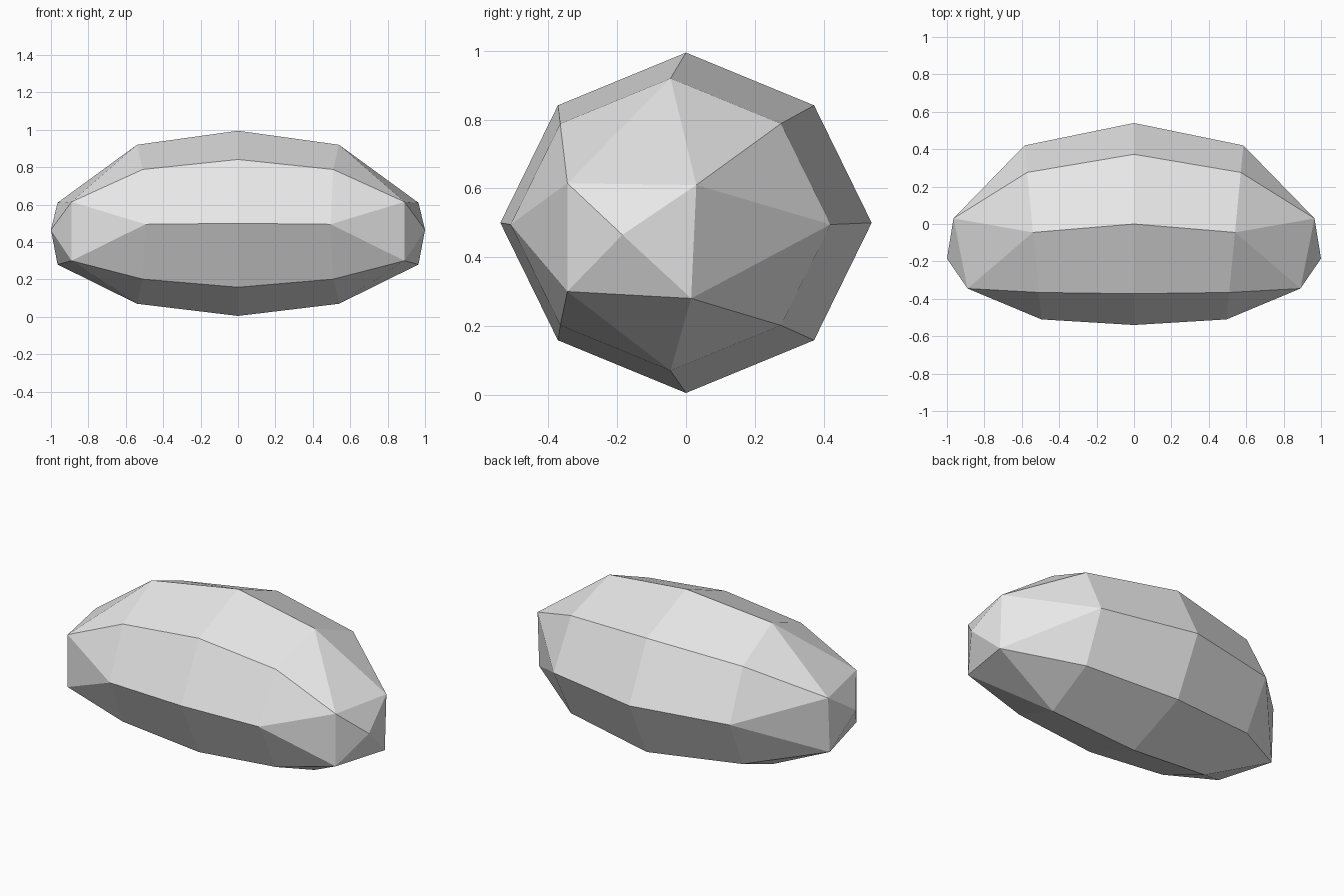
import bpy
import bmesh

cube = bpy.data.objects.get("Cube")
if cube:
    bpy.data.objects.remove(cube)

# Plain grey stone
stone = bpy.data.materials.new("stone_grey")
stone.use_nodes = True
grey = (0.8, 0.8, 0.8, 1)
stone.diffuse_color = grey
stone.node_tree.nodes["Principled BSDF"].inputs["Base Color"].default_value = grey

bm = bmesh.new()
CORNER = 0.69
DIRECTIONS = [(-1, 0), (-CORNER, CORNER), (0, 1), (CORNER, CORNER),
              (1, 0), (CORNER, -CORNER), (0, -1), (-CORNER, -CORNER)]


def ring(x, lean, y, ry, z, rz):
    """Eight-sided ring; lean pushes its back edge outwards."""
    return [bm.verts.new((x + lean * a, y + ry * a, z + rz * b))
            for a, b in DIRECTIONS]


# Widest ring, shoulder ring, four end corners and the tip of one half
middle = ring(0, 0, 0, 0.54, 0.5, 0.495)
shoulder = ring(0.54, 0.045, -0.045, 0.465, 0.495, 0.425)
corners = [bm.verts.new(p) for p in ((0.89, -0.345, 0.615), (0.965, 0.03, 0.61),
                                     (0.965, 0.015, 0.28), (0.89, -0.345, 0.3))]
tip = bm.verts.new((1, -0.185, 0.465))

# Broad side facets
for i in range(8):
    j = (i + 1) % 8
    bm.faces.new((middle[i], middle[j], shoulder[j], shoulder[i]))

# End facets: a fan around each corner, a wedge between corners, and the tip
for i, c in enumerate(corners):
    a, b, d = (shoulder[(2 * i + k) % 8] for k in range(3))
    following = corners[(i + 1) % 4]
    bm.faces.new((a, b, c))
    bm.faces.new((b, d, c))
    bm.faces.new((c, d, following))
    bm.faces.new((c, following, tip))

# Mirror to the other half and weld along the widest ring
geom = bm.verts[:] + bm.edges[:] + bm.faces[:]
bmesh.ops.mirror(bm, geom=geom, axis='X', merge_dist=0.001)
bmesh.ops.remove_doubles(bm, verts=bm.verts[:], dist=0.001)
bmesh.ops.recalc_face_normals(bm, faces=bm.faces[:])

mesh = bpy.data.meshes.new("pebble")
bm.to_mesh(mesh)
bm.free()
mesh.materials.append(stone)
bpy.context.collection.objects.link(bpy.data.objects.new("pebble", mesh))
